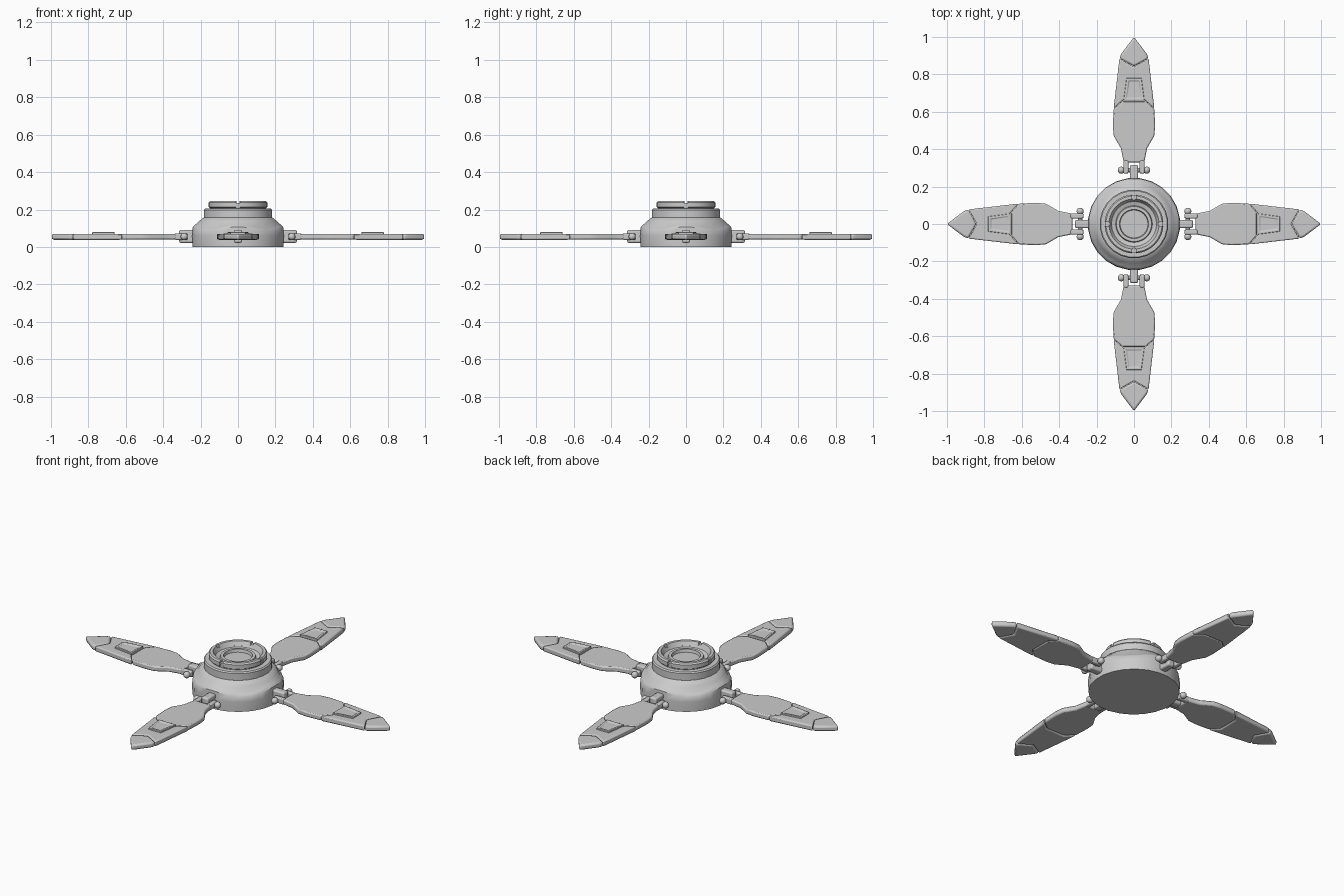
import bpy, bmesh, math
from mathutils import Matrix, Vector

cube = bpy.data.objects.get("Cube")
if cube:
    bpy.data.objects.remove(cube, do_unlink=True)

grey = bpy.data.materials.new("plain_grey")
grey.use_nodes = True
COLOR = (0.6, 0.6, 0.6, 1)
grey.diffuse_color = COLOR
grey.node_tree.nodes["Principled BSDF"].inputs["Base Color"].default_value = COLOR


def finish(name, bm, bevel=0, segments=2, turn=0):
    """Turn a bmesh into a shaded object, rotated about the hub axis."""
    bmesh.ops.recalc_face_normals(bm, faces=bm.faces)
    mesh = bpy.data.meshes.new(name)
    bm.to_mesh(mesh)
    bm.free()
    ob = bpy.data.objects.new(name, mesh)
    bpy.context.collection.objects.link(ob)
    mesh.materials.append(grey)
    ob.rotation_euler.z = turn
    if bevel:
        mod = ob.modifiers.new("soft_edges", "BEVEL")
        mod.width = bevel
        mod.segments = segments
        mod.limit_method = "ANGLE"
        mod.angle_limit = math.radians(40)
    bpy.ops.object.select_all(action="DESELECT")
    ob.select_set(True)
    bpy.context.view_layer.objects.active = ob
    bpy.ops.object.shade_smooth_by_angle(angle=math.radians(38))
    return ob


def lathe(name, profile, sides, wave=None):
    """Revolve (radius, height) points; wave may shift a ring's height by angle."""
    bm = bmesh.new()
    rings = []
    for i, (r, z) in enumerate(profile):
        ring = []
        for k in range(sides):
            a = math.tau * (k + 0.5) / sides
            dz = wave(i, a) if wave else 0
            ring.append(bm.verts.new((r * math.cos(a), r * math.sin(a), z + dz)))
        rings.append(ring)
    for lo, hi in zip(rings, rings[1:]):
        for k in range(sides):
            n = (k + 1) % sides
            bm.faces.new((lo[k], lo[n], hi[n], hi[k]))
    bm.faces.new(rings[0])
    bm.faces.new(rings[-1])
    return finish(name, bm)


def prism(name, half, z0, z1, turn, bevel, inset=0):
    """Mirrored outline of (half width, distance) points, extruded upward."""
    pts = [(w, y) for w, y in half] + [(-w, y) for w, y in reversed(half) if w > 0]
    bm = bmesh.new()
    base = bm.faces.new([bm.verts.new((x, y, z0)) for x, y in pts])
    out = bmesh.ops.extrude_face_region(bm, geom=[base])["geom"]
    top = [v for v in out if isinstance(v, bmesh.types.BMVert)]
    bmesh.ops.translate(bm, verts=top, vec=(0, 0, z1 - z0))
    if inset:
        face = next(f for f in out if isinstance(f, bmesh.types.BMFace))
        bmesh.ops.inset_individual(bm, faces=[face], thickness=inset)
        bmesh.ops.inset_individual(bm, faces=[face], thickness=0.004, depth=-0.005)
    return finish(name, bm, bevel, 2, turn)


def box(name, lo, hi, turn, bevel):
    bm = bmesh.new()
    lo, hi = Vector(lo), Vector(hi)
    mat = Matrix.Translation((lo + hi) / 2) @ Matrix.Diagonal((*(hi - lo), 1))
    bmesh.ops.create_cube(bm, size=1, matrix=mat)
    return finish(name, bm, bevel, 2, turn)


# Hub: skirt, dome with a scalloped seam, and the stepped collar
def scallop(i, a):
    return 0.012 * math.cos(4 * a) if i in (2, 3, 4) else 0

lathe("hub_dome", [(0.245, 0), (0.247, 0.06), (0.244, 0.095), (0.232, 0.108),
                   (0.226, 0.112), (0.212, 0.135), (0.19, 0.155), (0.17, 0.162)], 24, scallop)
lathe("hub_collar", [(0.17, 0.15), (0.184, 0.158), (0.184, 0.198), (0.178, 0.205),
                     (0.15, 0.205)], 24)
lathe("socket", [(0.15, 0.2), (0.152, 0.234), (0.13, 0.234), (0.12, 0.215), (0.098, 0.208),
                 (0.094, 0.222), (0.078, 0.222), (0.072, 0.195)], 40)

# Rim: four arcs with narrow gaps between them
RIM = [(0.148, 0.207), (0.157, 0.213), (0.157, 0.237), (0.15, 0.245), (0.134, 0.245), (0.122, 0.222)]
for q in range(4):
    bm = bmesh.new()
    loops = []
    for k in range(13):
        a = math.radians(4 + 82 * k / 12)
        loops.append([bm.verts.new((r * math.cos(a), r * math.sin(a), z)) for r, z in RIM])
    for p, n in zip(loops, loops[1:]):
        for j in range(len(RIM)):
            m = (j + 1) % len(RIM)
            bm.faces.new((p[j], p[m], n[m], n[j]))
    bm.faces.new(loops[0])
    bm.faces.new(loops[-1])
    finish(f"rim_arc_{q + 1}", bm, turn=q * math.pi / 2)

# Four folding blades, each with its hinge
ROOT = [(0.055, 0.33), (0.058, 0.345), (0.07, 0.405), (0.108, 0.47), (0.113, 0.52),
        (0.109, 0.615), (0.06, 0.658)]
MIDDLE = [(0.06, 0.66), (0.109, 0.617), (0.078, 0.884), (0, 0.84)]
TIP = [(0, 0.842), (0.078, 0.886), (0.068, 0.91), (0, 1.0)]
PANEL = [(0.056, 0.66), (0.04, 0.78)]

for side, turn in (("left", -math.pi / 2), ("back", 0), ("right", math.pi / 2), ("front", math.pi)):
    prism(f"{side}_blade_root", ROOT, 0.04, 0.07, turn, 0.007)
    prism(f"{side}_blade_middle", MIDDLE, 0.038, 0.07, turn, 0.007)
    prism(f"{side}_blade_tip", TIP, 0.038, 0.07, turn, 0.01)
    prism(f"{side}_blade_panel", PANEL, 0.06, 0.079, turn, 0.003, 0.018)
    box(f"{side}_hinge_lug", (-0.022, 0.2, 0.022), (0.022, 0.315, 0.09), turn, 0.008)
    for s in (-1, 1):
        x0, x1 = sorted((s * 0.03, s * 0.056))
        box(f"{side}_fork_arm_{'a' if s < 0 else 'b'}", (x0, 0.27, 0.038), (x1, 0.34, 0.072), turn, 0.006)
    # Cross pin with round knobs at both ends
    bm = bmesh.new()
    spin = Matrix.Translation((0, 0.288, 0.055)) @ Matrix.Rotation(math.pi / 2, 4, "Y")
    bmesh.ops.create_cone(bm, cap_ends=True, segments=16, radius1=0.012, radius2=0.012,
                          depth=0.14, matrix=spin)
    for s in (-1, 1):
        bmesh.ops.create_uvsphere(bm, u_segments=16, v_segments=8, radius=0.019,
                                  matrix=Matrix.Translation((s * 0.068, 0.288, 0.055)))
    finish(f"{side}_hinge_pin", bm, turn=turn)
